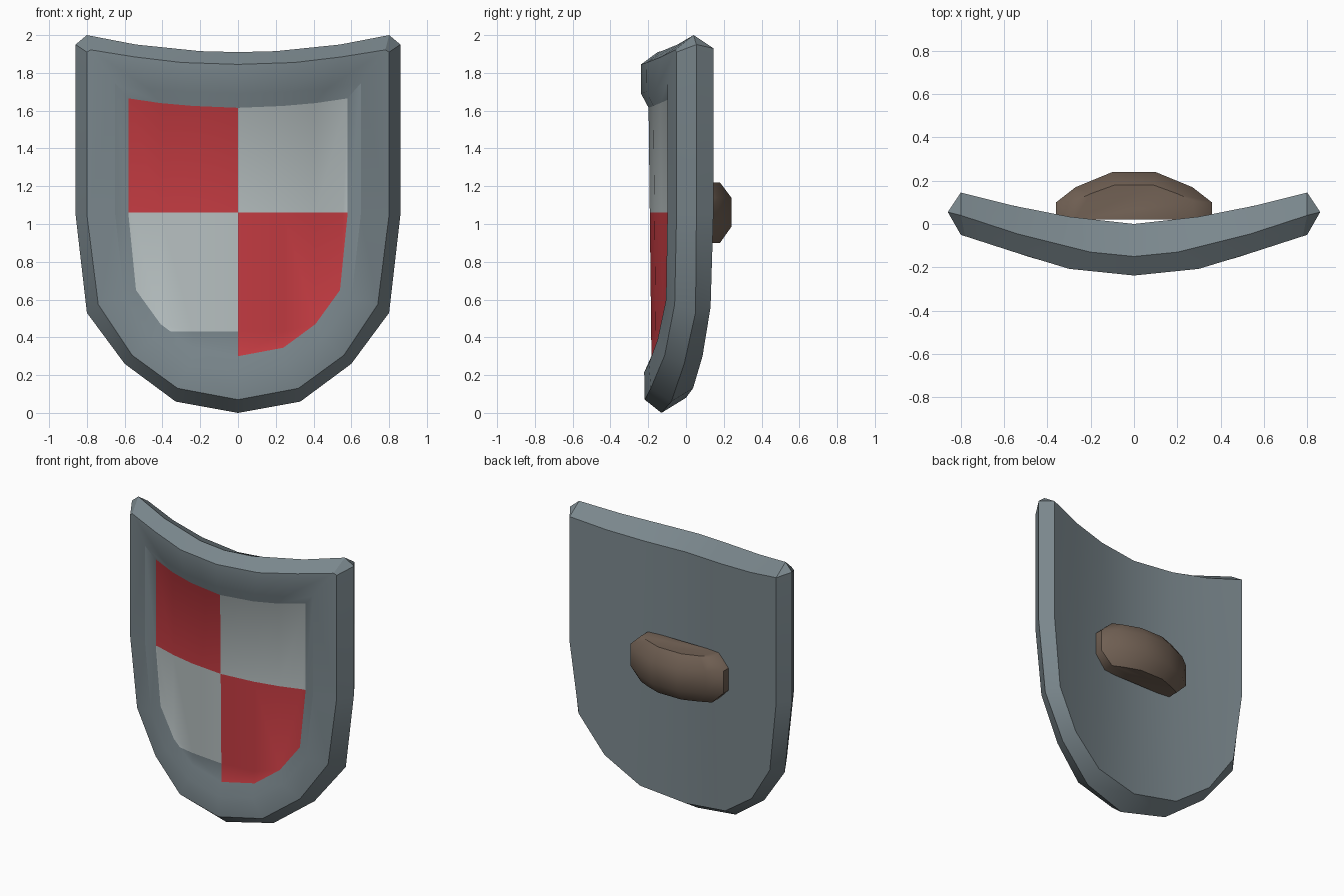
import bpy, bmesh

if "Cube" in bpy.data.objects:
    bpy.data.objects.remove(bpy.data.objects["Cube"])


def material(name, rgb):
    m = bpy.data.materials.new(name)
    m.diffuse_color = (*rgb, 1)
    m.use_nodes = True
    m.node_tree.nodes["Principled BSDF"].inputs["Base Color"].default_value = m.diffuse_color
    return m


STEEL = material("steel", (0.195, 0.242, 0.265))
RED = material("red", (0.56, 0.045, 0.055))
PALE = material("pale_grey", (0.47, 0.525, 0.53))
WOOD = material("brown_leather", (0.165, 0.118, 0.088))


def lerp(table, x):
    for (x0, y0), (x1, y1) in zip(table, table[1:]):
        if x <= x1:
            return y0 + (y1 - y0) * (x - x0) / (x1 - x0)
    return table[-1][1]


def finish(bm, name, mats, angle):
    bmesh.ops.remove_doubles(bm, verts=bm.verts, dist=0.0005)
    bmesh.ops.dissolve_degenerate(bm, edges=bm.edges, dist=0.0005)
    bmesh.ops.recalc_face_normals(bm, faces=bm.faces)
    me = bpy.data.meshes.new(name)
    bm.to_mesh(me)
    bm.free()
    for m in mats:
        me.materials.append(m)
    ob = bpy.data.objects.new(name, me)
    bpy.context.collection.objects.link(ob)
    bpy.ops.object.select_all(action='DESELECT')
    ob.select_set(True)
    bpy.context.view_layer.objects.active = ob
    bpy.ops.object.shade_smooth_by_angle(angle=angle)


# Depth curves (x -> y) of the bowed back, ridge and front
BACK = [(0, 0), (0.4, 0.045), (0.8, 0.145)]
RIDGE = [(0, -0.15), (0.2, -0.13), (0.54, -0.045), (0.8, 0.04), (0.86, 0.055)]
FRONT = [(0, -0.238), (0.32, -0.205), (0.8, -0.05)]

# Half outlines (x, z) from bottom centre, round the side, to top centre:
# (depth curve, depth offset, lower bend, outline)
RINGS = [
    (BACK, 0, 0, [(0, .08), (.33, .13), (.57, .3), (.74, .56), (.8, 1.05),
                  (.8, 1.93), (.8, 1.93), (.56, 1.88), (.3, 1.85), (0, 1.84)]),
    (RIDGE, 0, .02, [(0, 0), (.33, .06), (.6, .26), (.8, .53), (.86, 1.05),
                     (.86, 1.95), (.8, 2), (.54, 1.95), (.2, 1.915), (0, 1.91)]),
    (FRONT, 0, .02, [(0, .07), (.32, .13), (.56, .305), (.74, .575), (.8, 1.05),
                     (.8, 1.91), (.78, 1.922), (.55, 1.885), (.3, 1.855), (0, 1.845)]),
    (FRONT, 0, .02, [(0, .215), (.25, .26), (.45, .39), (.6, .6), (.65, 1.05),
                     (.65, 1.745), (.65, 1.745), (.47, 1.715), (.27, 1.7), (0, 1.69)]),
    (FRONT, .04, .02, [(0, .3), (.24, .345), (.41, .47), (.54, .65), (.58, 1.05),
                       (.58, 1.665), (.58, 1.665), (.41, 1.64), (.24, 1.625), (0, 1.615)]),
]

# Shield: rings bridged into a bevelled rim, with strip-filled back and panel
bm = bmesh.new()
panel = []
for side in (1, -1):
    loops = []
    for curve, off, bend, pts in RINGS:
        loops.append([bm.verts.new((side * x, lerp(curve, x) + off
                                    + bend * max(0, min(1, 1.05 - z)), z))
                      for x, z in pts])
    for a, b in zip(loops, loops[1:]):
        for i in range(9):
            bm.faces.new((a[i], a[i + 1], b[i + 1], b[i]))
    for ring in (loops[0], loops[-1]):
        for i in range(4):
            f = bm.faces.new((ring[i], ring[i + 1], ring[8 - i], ring[9 - i]))
            if ring is loops[-1]:
                panel.append(f)
for f in panel:
    f.material_index = 1

# Quartered panel: cut, then colour by quadrant
for z in (1.06, 0.43):
    faces = [f for f in bm.faces if f.material_index == 1]
    geom = faces + list({e for f in faces for e in f.edges}) \
        + list({v for f in faces for v in f.verts})
    bmesh.ops.bisect_plane(bm, geom=geom, plane_co=(0, 0, z), plane_no=(0, 0, 1))
for f in bm.faces:
    if f.material_index == 1:
        c = f.calc_center_median()
        if c.x < 0 and c.z < 0.43:
            f.material_index = 0
        else:
            f.material_index = 1 if (c.x < 0) == (c.z > 1.06) else 2
finish(bm, "shield", [STEEL, RED, PALE], 0.52)

# Grip on the back: bevelled rounded block
bm = bmesh.new()
OUTER = [(.36, .02), (.36, .1), (.27, .17), (.1, .24)]
INNER = [(.275, .02), (.275, .105), (.2, .14), (.09, .18)]
loops = []
for z, prof in ((.9, INNER), (.985, OUTER), (1.14, OUTER), (1.22, INNER)):
    full = prof + [(-x, y) for x, y in reversed(prof)]
    loops.append([bm.verts.new((x, y, z)) for x, y in full])
for a, b in zip(loops, loops[1:]):
    for i in range(8):
        j = (i + 1) % 8
        bm.faces.new((a[i], a[j], b[j], b[i]))
bm.faces.new(loops[0])
bm.faces.new(loops[-1])
finish(bm, "grip", [WOOD], 0.8)
